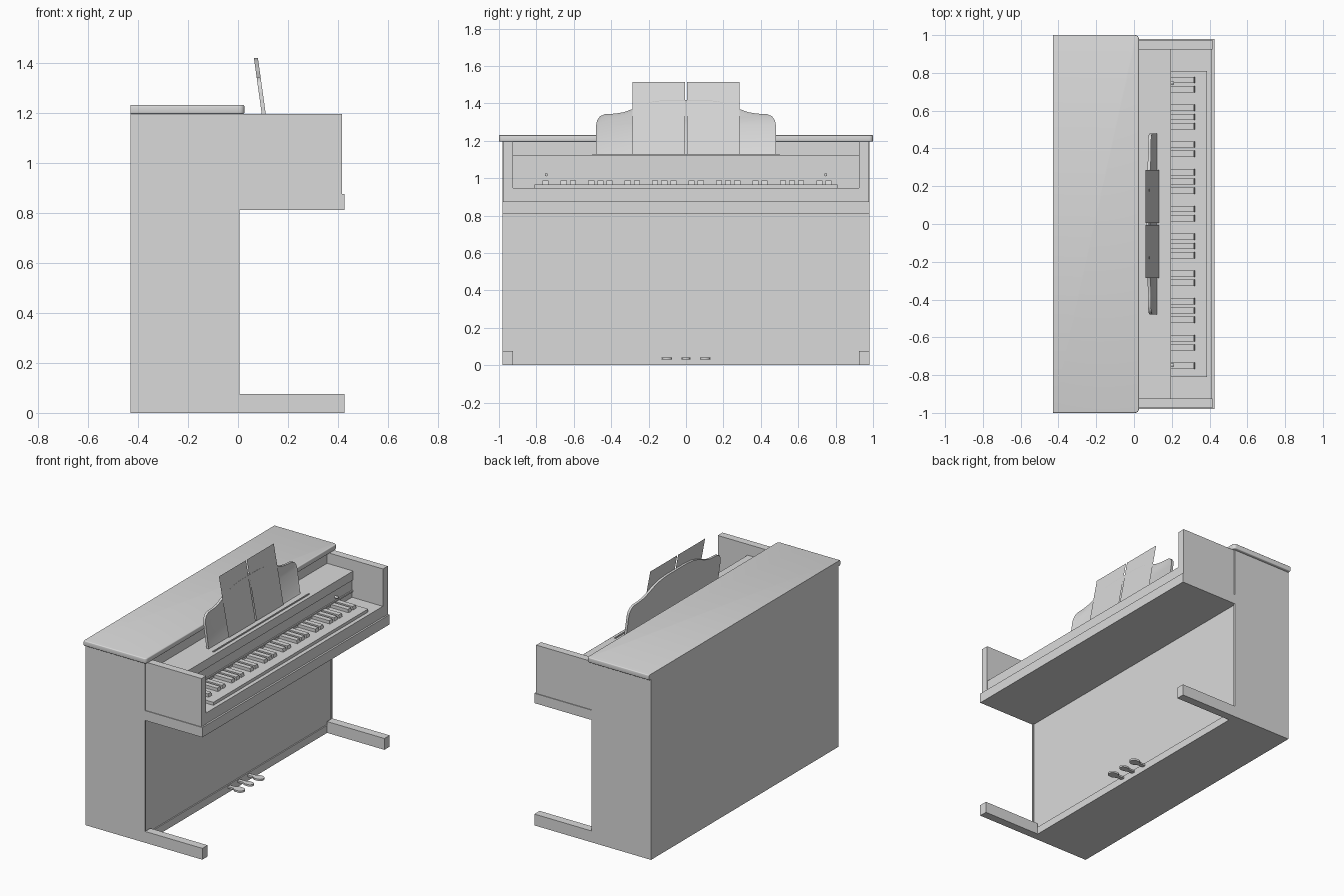
import bpy, bmesh, math
from mathutils import Vector, Matrix

if "Cube" in bpy.data.objects:
    bpy.data.objects.remove(bpy.data.objects["Cube"])

gray = bpy.data.materials.new("plain_gray")
gray.diffuse_color = (0.7, 0.7, 0.7, 1)
gray.use_nodes = True
gray.node_tree.nodes["Principled BSDF"].inputs["Base Color"].default_value = gray.diffuse_color


def finish(name, bm, smooth=False):
    mesh = bpy.data.meshes.new(name)
    bm.to_mesh(mesh)
    bm.free()
    mesh.materials.append(gray)
    ob = bpy.data.objects.new(name, mesh)
    bpy.context.collection.objects.link(ob)
    if smooth:
        bpy.ops.object.select_all(action='DESELECT')
        ob.select_set(True)
        bpy.context.view_layer.objects.active = ob
        bpy.ops.object.shade_smooth_by_angle(angle=math.radians(35))
    return ob


def add_box(bm, x0, x1, y0, y1, z0, z1):
    m = Matrix.Translation(((x0 + x1) / 2, (y0 + y1) / 2, (z0 + z1) / 2))
    m = m @ Matrix.Diagonal((x1 - x0, y1 - y0, z1 - z0, 1))
    return bmesh.ops.create_cube(bm, size=1, matrix=m)["verts"]


def box(name, *dims):
    bm = bmesh.new()
    add_box(bm, *dims)
    return finish(name, bm)


def prism(name, pts, direction, smooth=False):
    """Closed outline of 3D points pushed along a direction."""
    bm = bmesh.new()
    f = bm.faces.new([bm.verts.new(p) for p in pts])
    ext = bmesh.ops.extrude_face_region(bm, geom=[f])["geom"]
    moved = [g for g in ext if isinstance(g, bmesh.types.BMVert)]
    bmesh.ops.translate(bm, verts=moved, vec=Vector(direction))
    bmesh.ops.recalc_face_normals(bm, faces=bm.faces[:])
    return finish(name, bm, smooth)


# Cabinet: main case with a slightly recessed front panel, rails around it
box("cabinet_body", -0.43, -0.003, -0.98, 0.98, 0, 1.195)
box("base_rail", -0.003, 0.005, -0.98, 0.98, 0, 0.05)
box("upper_front", -0.003, 0.005, -0.98, 0.98, 0.81, 1.195)
for s, side in ((-1, "left"), (1, "right")):
    y0, y1 = sorted((s * 0.97, s * 0.98))
    box(side + "_panel_edge", -0.003, 0.005, y0, y1, 0.05, 0.81)

# Lid with rounded front corners and softened front edge
bm = bmesh.new()
add_box(bm, -0.43, 0.026, -1, 1, 1.195, 1.23)
corners = [e for e in bm.edges if all(v.co.x > 0 for v in e.verts)
           and abs(e.verts[0].co.z - e.verts[1].co.z) > 0.01]
bmesh.ops.bevel(bm, geom=corners, offset=0.02, segments=5, profile=0.5, affect='EDGES')
rim = [e for e in bm.edges if abs(e.verts[0].co.z - e.verts[1].co.z) < 1e-4
       and not all(v.co.x < -0.42 for v in e.verts)]
bmesh.ops.bevel(bm, geom=rim, offset=0.006, segments=3, profile=0.5, affect='EDGES')
finish("lid", bm, True)

# Arms and floor feet on both sides
for s, side in ((-1, "left"), (1, "right")):
    y0, y1 = sorted((s * 0.925, s * 0.975))
    box(side + "_arm", 0.005, 0.415, y0, y1, 0.875, 1.195)
    y0, y1 = sorted((s * 0.925, s * 0.98))
    box(side + "_foot", 0.005, 0.425, y0, y1, 0, 0.075)

# Key bed and the stepped case around the keyboard
box("key_bed", 0.005, 0.425, -0.98, 0.98, 0.81, 0.875)
box("key_frame", 0.005, 0.413, -0.925, 0.925, 0.875, 0.947)
box("key_cover", 0.005, 0.188, -0.925, 0.925, 0.947, 1.064)
box("music_shelf", 0.005, 0.196, -0.925, 0.925, 1.064, 1.123)
box("felt_strip", 0.188, 0.196, -0.925, 0.925, 0.985, 0.995)
box("page_ledge", 0.165, 0.172, -0.5, 0.5, 1.123, 1.13)

# Keys: one white slab, black keys in groups of two and three
box("white_keys", 0.188, 0.387, -0.81, 0.81, 0.947, 0.967)
bm = bmesh.new()
for k in range(32):
    if k % 7 in (0, 1, 3, 4, 5):
        y = 0.762 - 0.0488 * k
        top = add_box(bm, 0.19, 0.322, y - 0.0165, y + 0.0165, 0.967, 0.988)
        for v in top:
            if v.co.z > 0.98 and v.co.x > 0.3:
                v.co.x -= 0.005
finish("black_keys", bm)

# Cover knobs
bm = bmesh.new()
for y in (-0.747, 0.747):
    m = Matrix.Translation((0.2, y, 1.018)) @ Matrix.Rotation(math.pi / 2, 4, 'Y')
    bmesh.ops.create_cone(bm, cap_ends=True, segments=16, radius1=0.008,
                          radius2=0.008, depth=0.026, matrix=m)
finish("cover_knobs", bm, True)

# Music stand: leaning board with a curved top and raised rim
half = [(0.48, 1.123), (0.48, 1.285), (0.475, 1.31), (0.46, 1.331), (0.435, 1.342),
        (0.38, 1.345), (0.335, 1.352), (0.285, 1.37), (0.23, 1.395), (0.17, 1.411),
        (0.1, 1.418)]
outline = half + [(-y, z) for y, z in reversed(half)]
lean = 0.14
bm = bmesh.new()
pts = [(0.121 - lean * (z - 1.123), y, z) for y, z in outline]
face = bm.faces.new([bm.verts.new(p) for p in pts])
ext = bmesh.ops.extrude_face_region(bm, geom=[face])["geom"]
bmesh.ops.translate(bm, verts=[g for g in ext if isinstance(g, bmesh.types.BMVert)],
                    vec=(-0.016, 0, 0))
bmesh.ops.recalc_face_normals(bm, faces=bm.faces[:])
front = max((f for f in bm.faces if len(f.verts) > 4), key=lambda f: f.normal.x)
bmesh.ops.inset_region(bm, faces=[front], thickness=0.016, depth=-0.005)
finish("music_stand", bm, True)

# Two thin sheets leaning on the stand
for s, side in ((-1, "left"), (1, "right")):
    bm = bmesh.new()
    quad = [(0.133, s * 0.005, 1.127), (0.133, s * 0.287, 1.127),
            (0.061, s * 0.287, 1.513), (0.061, s * 0.005, 1.513)]
    f = bm.faces.new([bm.verts.new(p) for p in quad])
    f.normal_update()
    if f.normal.x < 0:
        f.normal_flip()
    finish(side + "_sheet", bm)

# Pedals: paddles that widen to a rounded tip
for y, w, name in ((-0.102, 0.028, "left"), (0, 0.023, "middle"), (0.102, 0.028, "right")):
    pts = [(0.0, -0.012), (0.045, -0.013), (0.065, -w)]
    pts += [(0.088 + w * math.cos(a), w * math.sin(a))
            for a in (math.radians(d) for d in range(-75, 76, 25))]
    pts += [(0.065, w), (0.045, 0.013), (0.0, 0.012)]
    prism(name + "_pedal", [(x, y + v, 0.03) for x, v in pts], (0, 0, 0.012), True)
